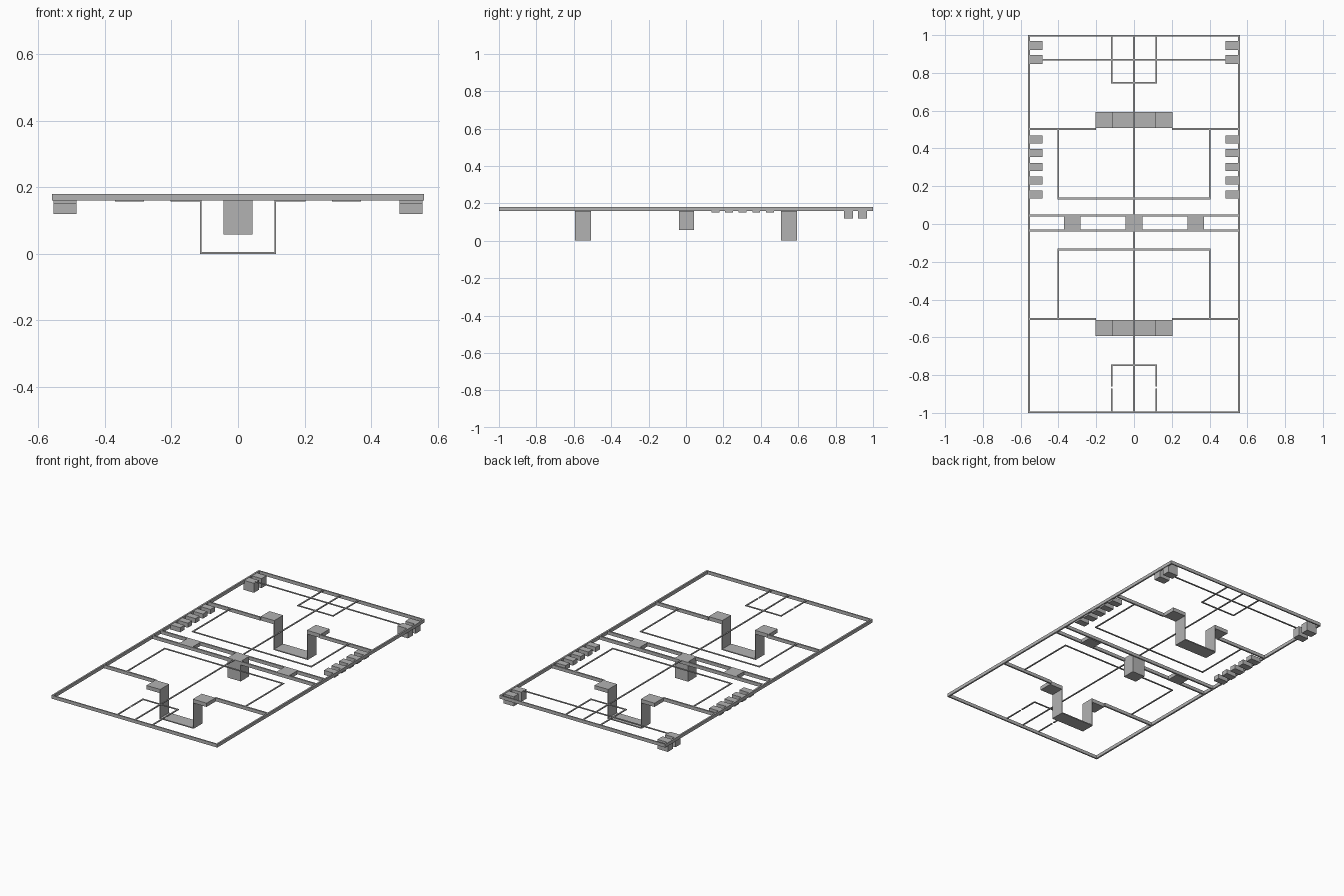
import bpy

if "Cube" in bpy.data.objects:
    bpy.data.objects.remove(bpy.data.objects["Cube"], do_unlink=True)

GREY = (0.45, 0.45, 0.45, 1)
mat = bpy.data.materials.new("plain grey")
mat.use_nodes = True
mat.diffuse_color = GREY
mat.node_tree.nodes["Principled BSDF"].inputs["Base Color"].default_value = GREY

TOP, UNDER = 0.18, 0.16      # frame top and bottom
LINE = 0.175                 # underside of the thin marking strips
HALF = 0.56                  # half width of the frame


def box(name, x0, x1, y0, y1, z0=UNDER, z1=TOP):
    xs, ys, zs = (x0, x1), (y0, y1), (z0, z1)
    verts = [(x, y, z) for x in xs for y in ys for z in zs]
    faces = [(0, 1, 3, 2), (4, 6, 7, 5), (0, 4, 5, 1),
             (2, 3, 7, 6), (0, 2, 6, 4), (1, 5, 7, 3)]
    mesh = bpy.data.meshes.new(name)
    mesh.from_pydata(verts, [], faces)
    mesh.materials.append(mat)
    obj = bpy.data.objects.new(name, mesh)
    bpy.context.collection.objects.link(obj)
    return obj


def pair(name, x0, x1, *rest):
    """Same box on the left and mirrored on the right."""
    box("left_" + name, x0, x1, *rest)
    box("right_" + name, -x1, -x0, *rest)


def strip(name, x0, x1, y0, y1):
    box(name, x0, x1, y0, y1, LINE, TOP)


# Outer frame
pair("side_rail", HALF - 0.01, HALF, -1, 1)
box("front_rail", -HALF, HALF, -1, -0.992)
box("back_rail", -HALF, HALF, 0.992, 1)

# Middle corridor with plates and a deep centre block
for name, y in (("front", -0.035), ("back", 0.045)):
    box(name + "_corridor_bar", -HALF, HALF, y - 0.005, y + 0.005)
pair("corridor_plate", 0.283, 0.37, -0.035, 0.042, 0.157, TOP)
box("centre_block", -0.044, 0.044, -0.037, 0.042, 0.058, TOP)

# Cross bars and U-shaped channels at each end
for name, s in (("front", -1), ("back", 1)):
    bar = sorted((s * 0.498, s * 0.508))
    ch = sorted((s * 0.507, s * 0.593))
    pair(name + "_cross_bar", 0.2, HALF, *bar)
    pair(name + "_channel_flange", 0.115, 0.203, *ch, 0.157, TOP)
    pair(name + "_channel_wall", 0.11, 0.115, *ch, 0, TOP)
    box(name + "_channel_floor", -0.115, 0.115, *ch, 0, 0.006)

    # Large and small outlined bays
    big = sorted((s * 0.135, s * 0.5))
    for side in (-1, 1):
        strip(name + "_bay_side", side * 0.4 - 0.004, side * 0.4 + 0.004, *big)
    strip(name + "_bay_edge", -0.404, 0.404, s * 0.135 - 0.004, s * 0.135 + 0.004)
    strip(name + "_inner_bay_edge", -0.122, 0.122, s * 0.748 - 0.004, s * 0.748 + 0.004)
    spans = ((0.748, 1),) if s > 0 else ((0.748, 0.86), (0.872, 1))
    for a, b in spans:
        for side in (-1, 1):
            strip(name + "_inner_bay_side", side * 0.118 - 0.004, side * 0.118 + 0.004,
                  *sorted((s * a, s * b)))

# Long centre line and the line near the back
strip("centre_line", -0.004, 0.004, -1, 1)
strip("back_line", -0.49, 0.49, 0.866, 0.874)

# Shallow side steps and deeper back corner blocks
for i in range(5):
    y = 0.157 + i * 0.0728
    pair("side_step", 0.485, 0.555, y - 0.021, y + 0.021, 0.15, 0.178)
for y in (0.87, 0.944):
    pair("corner_block", 0.485, 0.555, y - 0.024, y + 0.024, 0.12, 0.178)
